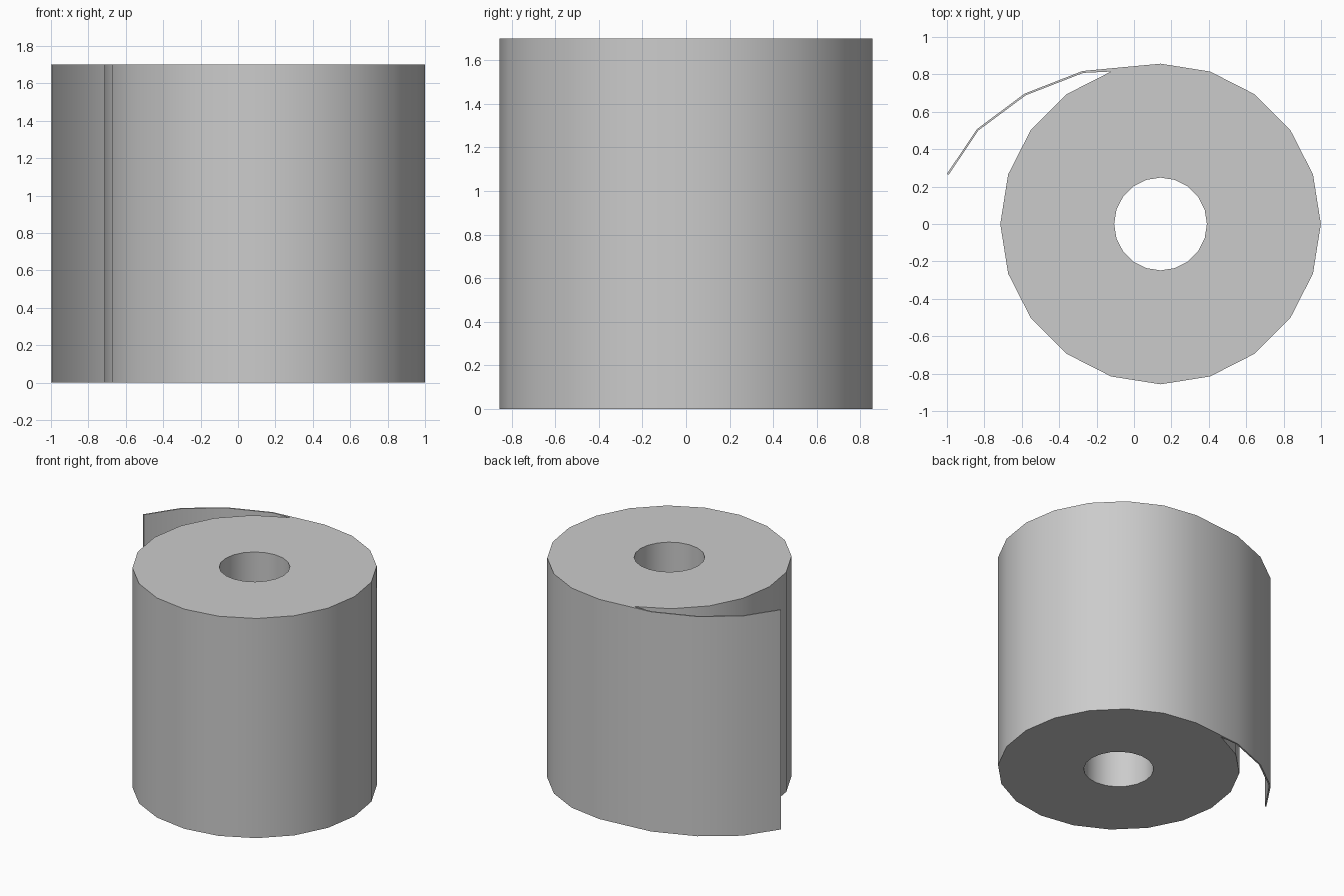
import bpy, bmesh
from math import cos, sin, radians, tau

if "Cube" in bpy.data.objects:
    bpy.data.objects.remove(bpy.data.objects["Cube"])

CX, R, HOLE, H, N = 0.142, 0.857, 0.248, 1.70, 20

bm = bmesh.new()


def vert(x, y):
    return bm.verts.new((x, y, 0))


def circle(r):
    return [vert(CX + r * cos(tau * i / N), r * sin(tau * i / N)) for i in range(N)]


# Rolled part: flat ring with a round core hole
outer, inner = circle(R), circle(HOLE)
for i in range(N):
    j = (i + 1) % N
    bm.faces.new((outer[i], outer[j], inner[j], inner[i]))

# Loose sheet: thin strip peeling away from the top of the ring
flap_out = [(-0.275, 0.818), (-0.585, 0.697), (-0.84, 0.507), (-1.0, 0.268)]
flap_in = [(-0.271, 0.808), (-0.579, 0.688), (-0.832, 0.50), (-0.991, 0.263)]
a, b = outer[5], outer[6]
for p, q in zip(flap_out, flap_in):
    c, d = vert(*p), vert(*q)
    bm.faces.new((a, c, d, b))
    a, b = c, d

# Raise the whole outline to full height
res = bmesh.ops.extrude_face_region(bm, geom=bm.faces[:], use_keep_orig=True)
top = [v for v in res["geom"] if isinstance(v, bmesh.types.BMVert)]
bmesh.ops.translate(bm, verts=top, vec=(0, 0, H))
bmesh.ops.recalc_face_normals(bm, faces=bm.faces[:])

mesh = bpy.data.meshes.new("paper_roll")
bm.to_mesh(mesh)
bm.free()
roll = bpy.data.objects.new("paper_roll", mesh)
bpy.context.collection.objects.link(roll)
bpy.context.view_layer.objects.active = roll
roll.select_set(True)
bpy.ops.object.shade_smooth_by_angle(angle=radians(35))
